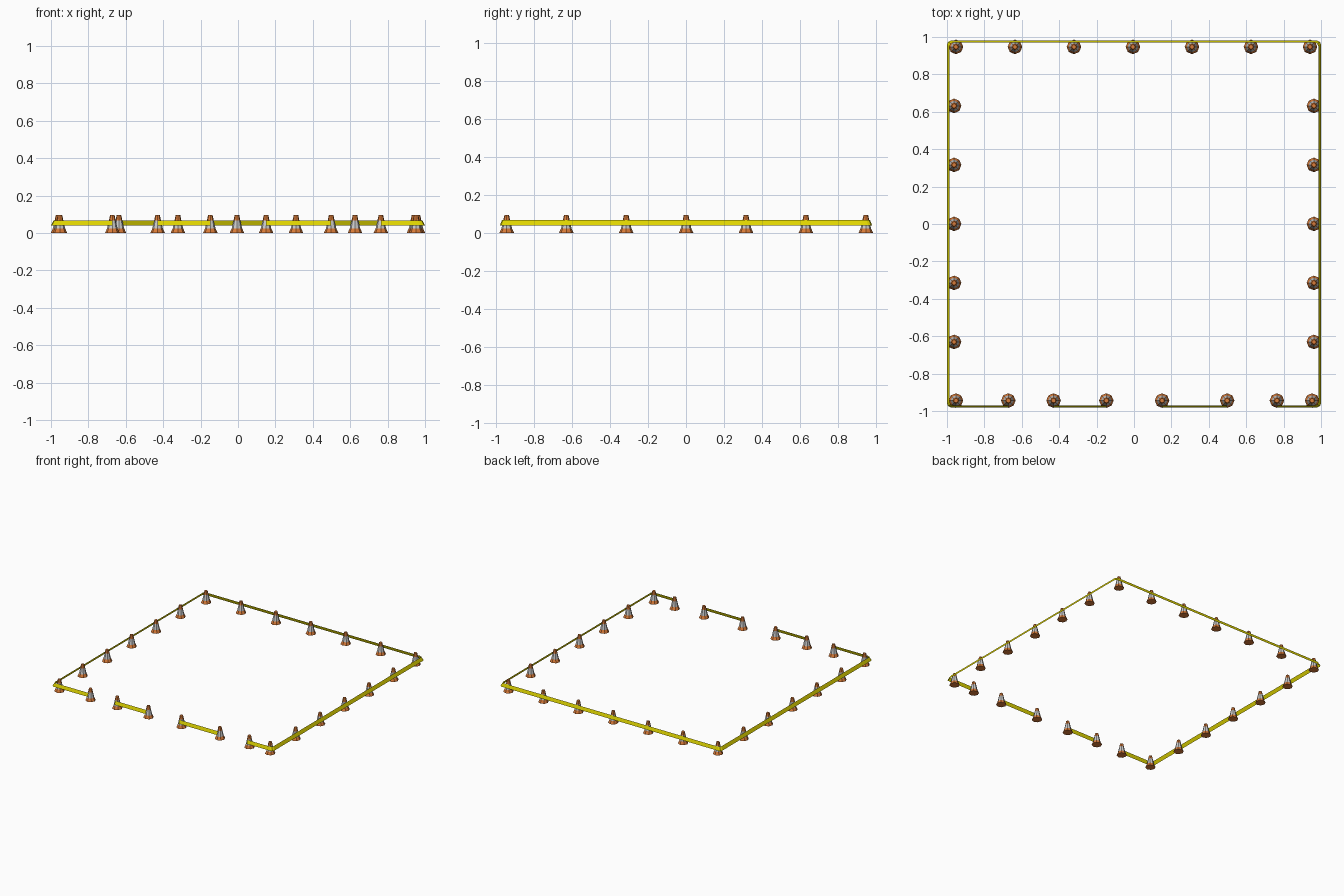
import bpy, bmesh, math

if "Cube" in bpy.data.objects:
    bpy.data.objects.remove(bpy.data.objects["Cube"])


def material(name, rgb):
    m = bpy.data.materials.new(name)
    m.diffuse_color = (*rgb, 1)
    m.use_nodes = True
    m.node_tree.nodes["Principled BSDF"].inputs["Base Color"].default_value = m.diffuse_color
    return m


orange = material("orange", (0.7, 0.2, 0.04))
white = material("light_grey", (0.65, 0.65, 0.65))
yellow = material("yellow", (0.74, 0.66, 0.0))


def cone_mesh(sides=8):
    # low-poly traffic cone: flared orange foot, pale band, orange tip
    bm = bmesh.new()
    rings = []
    for r, z in [(0.039, 0), (0.028, 0.024), (0.018, 0.068), (0.012, 0.096)]:
        rings.append([bm.verts.new((r * math.cos(i * math.tau / sides),
                                    r * math.sin(i * math.tau / sides), z))
                      for i in range(sides)])
    for k in range(3):
        for i in range(sides):
            j = (i + 1) % sides
            f = bm.faces.new((rings[k][i], rings[k][j], rings[k + 1][j], rings[k + 1][i]))
            f.material_index = 1 if k == 1 else 0
    bm.faces.new(rings[0][::-1])
    bm.faces.new(rings[-1])
    me = bpy.data.meshes.new("traffic_cone")
    bm.to_mesh(me)
    bm.free()
    me.materials.append(orange)
    me.materials.append(white)
    return me


def tape(name, path):
    # thin band leaning inward with the slope of the cones
    bm = bmesh.new()

    def lean(c, d):
        return c - math.copysign(d, c) if abs(c) > 0.9 else c

    low = [bm.verts.new((x, y, 0.040)) for x, y in path]
    top = [bm.verts.new((lean(x, 0.014), lean(y, 0.010), 0.068)) for x, y in path]
    for i in range(len(path) - 1):
        bm.faces.new((low[i + 1], low[i], top[i], top[i + 1]))
    me = bpy.data.meshes.new(name)
    bm.to_mesh(me)
    bm.free()
    me.materials.append(yellow)
    bpy.context.collection.objects.link(bpy.data.objects.new(name, me))


# cone positions: back row, both sides, gapped front row
step = 0.3155
spots = [(-0.952 + i * step, 0.947) for i in range(7)]
spots += [(s * 0.962, 0.947 - i * step) for s in (-1, 1) for i in range(1, 6)]
spots += [(x, -0.944) for x in (-0.952, -0.672, -0.43, -0.148, 0.15, 0.498, 0.764, 0.952)]
cone = cone_mesh()
for x, y in spots:
    ob = bpy.data.objects.new("traffic_cone", cone)
    ob.location = (x, y, 0)
    bpy.context.collection.objects.link(ob)

# perimeter tape with clipped corners, then the two short front tapes
W, D, c = 1.0, 0.98, 0.02
tape("perimeter_tape", [(-0.672, -D), (-W + c, -D), (-W + 0.006, -D + 0.006), (-W, -D + c),
                        (-W, D - c), (-W + 0.006, D - 0.006), (-W + c, D),
                        (W - c, D), (W - 0.006, D - 0.006), (W, D - c),
                        (W, -D + c), (W - 0.006, -D + 0.006), (W - c, -D), (0.764, -D)])
tape("front_tape_left", [(-0.43, -D), (-0.148, -D)])
tape("front_tape_right", [(0.15, -D), (0.498, -D)])
